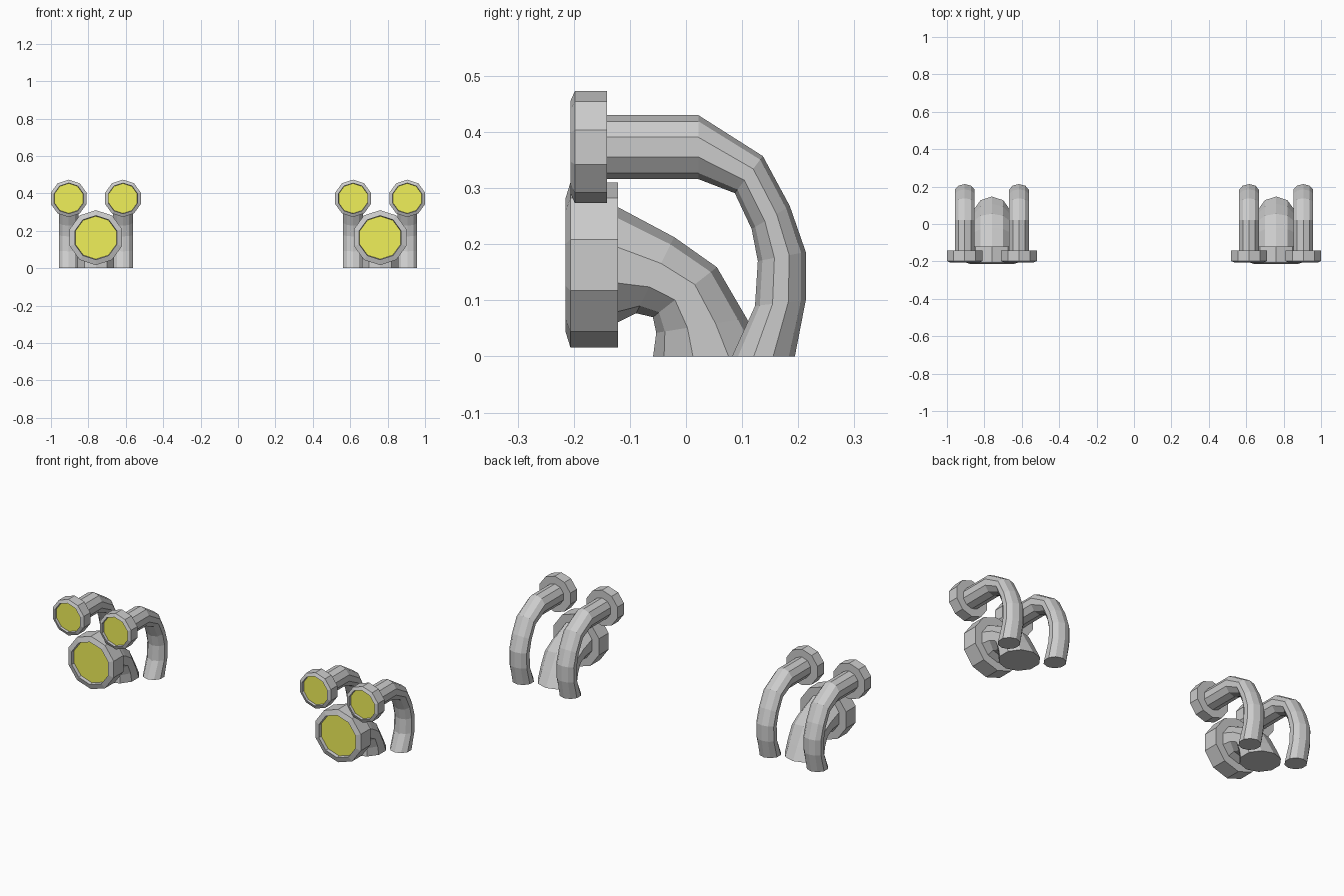
import bpy, bmesh, math
from mathutils import Vector

if "Cube" in bpy.data.objects:
    bpy.data.objects.remove(bpy.data.objects["Cube"])

SIDES = 10

yellow = bpy.data.materials.new("lens_yellow")
yellow.diffuse_color = (0.87, 0.87, 0.1, 1)
yellow.use_nodes = True
yellow.node_tree.nodes["Principled BSDF"].inputs["Base Color"].default_value = yellow.diffuse_color


def loft(name, rings, cap_start=True, cap_end=True, mat=None):
    """Bridge rings given as (centre, half axis in the yz plane, half width along x)."""
    bm = bmesh.new()
    loops = []
    for c, axis, rx in rings:
        loop = []
        for i in range(SIDES):
            a = 2 * math.pi * i / SIDES
            loop.append(bm.verts.new(c + axis * math.cos(a) + Vector((rx * math.sin(a), 0, 0))))
        loops.append(loop)
    for a, b in zip(loops, loops[1:]):
        for i in range(SIDES):
            j = (i + 1) % SIDES
            bm.faces.new((a[i], a[j], b[j], b[i]))
    if cap_start:
        bm.faces.new(loops[0][::-1])
    if cap_end:
        bm.faces.new(loops[-1])
    bmesh.ops.recalc_face_normals(bm, faces=bm.faces)
    me = bpy.data.meshes.new(name)
    bm.to_mesh(me)
    bm.free()
    if mat:
        me.materials.append(mat)
    ob = bpy.data.objects.new(name, me)
    bpy.context.collection.objects.link(ob)
    return ob


def pipe(name, x, rx, stations):
    """Bent pipe: each station holds outer y, z and inner y, z of the bend."""
    rings = []
    for oy, oz, iy, iz in stations:
        o, i = Vector((x, oy, oz)), Vector((x, iy, iz))
        rings.append(((o + i) / 2, (o - i) / 2, rx))
    loft(name, rings)


def lamp(name, x, z, profile):
    """Housing turned around the y axis, with a recessed coloured lens."""
    rings = [(Vector((x, y, z)), Vector((0, 0, r)), r) for r, y in profile]
    loft(name + "_housing", rings)
    # lens sits just in front of the recess floor
    r, y = profile[-1]
    front = [(Vector((x, yy, z)), Vector((0, 0, r)), r) for yy in (y, y - 0.002)]
    loft(name + "_lens", front, mat=yellow)


SMALL_PIPE = [(-0.145, 0.430, -0.145, 0.316), (0.022, 0.430, 0.022, 0.316),
              (0.137, 0.357, 0.087, 0.291), (0.185, 0.268, 0.117, 0.227),
              (0.2135, 0.186, 0.128, 0.170), (0.2135, 0.1005, 0.123, 0.090),
              (0.194, 0, 0.082, 0)]
LARGE_PIPE = [(-0.125, 0.268, -0.125, 0.059), (-0.021, 0.2126, -0.089, 0.077),
              (0.055, 0.159, -0.059, 0.070), (0.108, 0.068, -0.053, 0.042),
              (0.147, 0, -0.0587, 0)]
# radius, y : from the back face round the lip to the recess floor
SMALL_LAMP = [(0.1, -0.141), (0.1, -0.198), (0.082, -0.206), (0.08, -0.19)]
LARGE_LAMP = [(0.147, -0.121), (0.147, -0.206), (0.118, -0.215), (0.115, -0.195)]

# two mirrored clusters of one large and two small horn lamps
for side, sx in (("left", -1), ("right", 1)):
    cx = 0.76 * sx
    pipe(f"{side}_large_pipe", cx, 0.1025, LARGE_PIPE)
    lamp(f"{side}_large_lamp", cx, 0.163, LARGE_LAMP)
    for pos, dx in (("outer", 0.145), ("inner", -0.145)):
        x = cx + dx * sx
        pipe(f"{side}_{pos}_small_pipe", x, 0.056, SMALL_PIPE)
        lamp(f"{side}_{pos}_small_lamp", x, 0.373, SMALL_LAMP)
